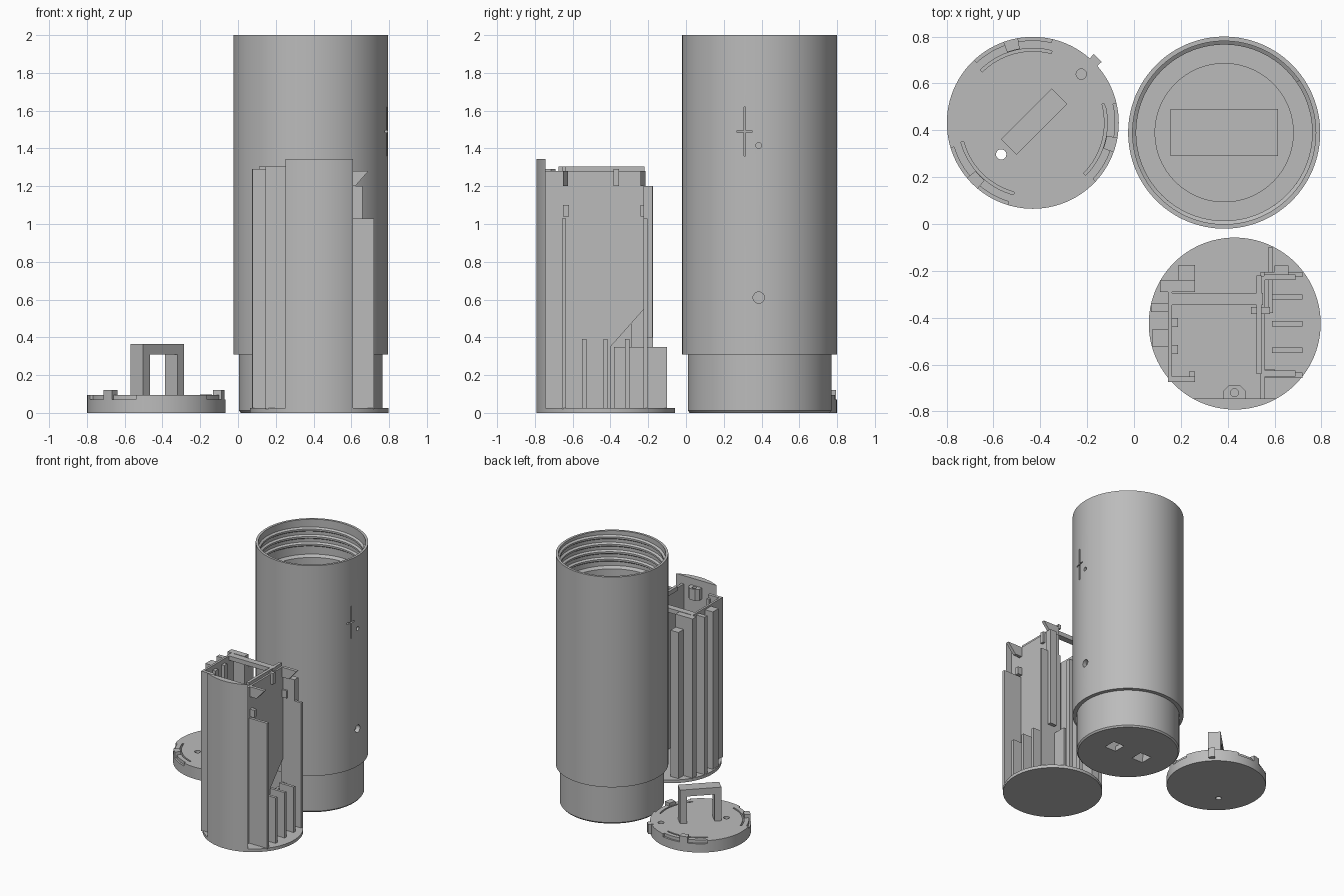
import bpy, bmesh, math
from mathutils import Vector

if "Cube" in bpy.data.objects:
    bpy.data.objects.remove(bpy.data.objects["Cube"])

grey = bpy.data.materials.new("plain grey")
grey.diffuse_color = (0.5, 0.5, 0.5, 1)
grey.use_nodes = True
grey.node_tree.nodes["Principled BSDF"].inputs["Base Color"].default_value = grey.diffuse_color


def finish(name, bm, smooth=False, hidden=False):
    bmesh.ops.recalc_face_normals(bm, faces=bm.faces)
    me = bpy.data.meshes.new(name)
    bm.to_mesh(me)
    bm.free()
    me.materials.append(grey)
    ob = bpy.data.objects.new(name, me)
    bpy.context.collection.objects.link(ob)
    if smooth:
        bpy.ops.object.select_all(action='DESELECT')
        ob.select_set(True)
        bpy.context.view_layer.objects.active = ob
        bpy.ops.object.shade_smooth_by_angle(angle=math.radians(25))
    ob.hide_render = hidden
    if hidden:
        ob.display_type = 'WIRE'
    return ob


def lathe(name, profile, cx, cy, steps=96, hidden=False):
    bm = bmesh.new()
    vs = [bm.verts.new((r, 0, z)) for r, z in profile]
    es = [bm.edges.new(p) for p in zip(vs, vs[1:])]
    bmesh.ops.spin(bm, geom=vs + es, cent=(0, 0, 0), axis=(0, 0, 1),
                   dvec=(0, 0, 0), angle=2 * math.pi, steps=steps)
    bmesh.ops.remove_doubles(bm, verts=bm.verts, dist=1e-4)
    bmesh.ops.translate(bm, verts=bm.verts, vec=(cx, cy, 0))
    return finish(name, bm, True, hidden)


def prism(name, pts, lo, hi, axis='z', smooth=False, hidden=False):
    """Extrude a flat outline along z, x (outline in y,z) or y (outline in x,z)."""
    def place(p, t):
        return {'z': (p[0], p[1], t), 'x': (t, p[0], p[1]), 'y': (p[0], t, p[1])}[axis]
    bm = bmesh.new()
    a = [bm.verts.new(place(p, lo)) for p in pts]
    b = [bm.verts.new(place(p, hi)) for p in pts]
    bm.faces.new(a)
    bm.faces.new(b)
    for i in range(len(pts)):
        j = (i + 1) % len(pts)
        bm.faces.new((a[i], a[j], b[j], b[i]))
    return finish(name, bm, smooth, hidden)


def box(name, x0, x1, y0, y1, z0, z1, hidden=False):
    return prism(name, [(x0, y0), (x1, y0), (x1, y1), (x0, y1)], z0, z1, hidden=hidden)


def circle(cx, cy, r, n=24):
    return [(cx + r * math.cos(2 * math.pi * i / n), cy + r * math.sin(2 * math.pi * i / n))
            for i in range(n)]


def sector(cx, cy, r0, r1, mid, span, n=16):
    angs = [math.radians(mid - span / 2 + span * i / n) for i in range(n + 1)]
    return ([(cx + r1 * math.cos(a), cy + r1 * math.sin(a)) for a in angs] +
            [(cx + r0 * math.cos(a), cy + r0 * math.sin(a)) for a in reversed(angs)])


def cut(ob, *cutters):
    for c in cutters:
        m = ob.modifiers.new("cut", 'BOOLEAN')
        m.operation = 'DIFFERENCE'
        m.solver = 'EXACT'
        m.object = c


# ---- outer tube with stepped foot ----
TX, TY = 0.385, 0.39
tube = lathe("outer_tube", [(0, 0), (.37, 0), (.38, .012), (.38, .31), (.41, .31), (.41, 2),
                            (.391, 2), (.391, 1.72), (.376, 1.70), (.376, .35), (.295, .35),
                            (.295, .04), (0, .04)], TX, TY, 128)
cut(tube,
    box("slit_cutter", .7, .9, .306, .316, 1.36, 1.62, True),
    box("cross_slit_cutter", .7, .9, .27, .35, 1.485, 1.495, True),
    prism("small_hole_cutter", circle(.385, 1.415, .015), .7, .9, 'x', hidden=True),
    prism("large_hole_cutter", circle(.385, .61, .03), .7, .9, 'x', hidden=True),
    *[box("strap_hole_cutter", TX + s * .13 - .05, TX + s * .13 + .05, TY - .05, TY + .05,
          -.1, .1, True) for s in (-1, 1)])
# strap bridge on the tube floor
bridge = box("strap_bridge", .155, .615, .29, .49, .035, .16)
cut(bridge, box("strap_channel_cutter", .2, .57, .34, .44, 0, .11, True))

# internal screw thread near the rim
bm = bmesh.new()
prev = None
TURNS, SEG, PITCH = 3.6, 72, .06
for i in range(int(TURNS * SEG) + 1):
    a = 2 * math.pi * i / SEG + math.pi
    z = 1.75 + PITCH * i / SEG
    ring = [bm.verts.new((TX + r * math.cos(a), TY + r * math.sin(a), z + dz))
            for r, dz in ((.395, -.02), (.376, -.007), (.376, .007), (.395, .02))]
    if prev:
        for k in range(4):
            bm.faces.new((prev[k], prev[(k + 1) % 4], ring[(k + 1) % 4], ring[k]))
    else:
        bm.faces.new(ring)
    prev = ring
bm.faces.new(prev)
finish("screw_thread", bm, True)

# ---- lid with handle and spring clips ----
LX, LY = -.432, .432
lid = lathe("lid_disc", [(0, 0), (.367, 0), (.367, .095), (0, .095)], LX, LY)
cut(lid,
    prism("lid_through_hole_cutter", circle(-.567, .297, .022), -.1, .2, hidden=True),
    prism("lid_blind_hole_cutter", circle(-.225, .64, .022), .03, .2, hidden=True))
for mid in (105, -15, 225):
    cut(lid,
        prism("clip_slot_cutter", sector(LX, LY, .306, .318, mid, 60), .04, .2, hidden=True),
        prism("clip_rim_cutter", sector(LX, LY, .352, .4, mid, 56), .07, .2, hidden=True))
    prism("lid_clip", sector(LX, LY, .32, .367, mid, 10, 4), .06, .12)
prism("lid_key", sector(LX, LY, .35, .392, 45, 7, 2), .02, .097)

# carrying handle, turned 45 degrees
handle = prism("lid_handle", [(-.153, .09), (-.103, .09), (-.103, .31), (.103, .31), (.103, .09),
                              (.153, .09), (.153, .365), (-.153, .365)], -.047, .047, 'y')
handle.location = (-.427, .437, 0)
handle.rotation_euler.z = math.radians(45)

# ---- inner carrier ----
CX, CY, R = .43, -.425, .367
lathe("carrier_base", [(0, 0), (R, 0), (R, .025), (0, .025)], CX, CY)
Z0 = .02

# solid curved front wall with a screw boss behind its top
half = math.acos(.32 / R)
front = [(CX + R * math.sin(t), CY - R * math.cos(t))
         for t in [half * (i / 12 - 1) for i in range(25)]]
prism("carrier_front_wall", front, Z0, 1.345, smooth=True)
boss = prism("screw_boss", [(.38, -.75), (.478, -.75), (.478, -.715), (.455, -.69),
                            (.403, -.69), (.38, -.715)], 1.2, 1.29)
cut(boss, prism("boss_hole_cutter", circle(.429, -.72, .017), 1.1, 1.4, hidden=True))

# left channel: wall, end flanges, ribs out to the circle
box("left_wall", .145, .162, -.675, -.24, Z0, 1.305)
box("left_front_flange", .145, .26, -.675, -.65, Z0, 1.305)
box("left_front_lip", .235, .26, -.66, -.63, Z0, 1.28)
box("left_back_flange", .11, .26, -.29, -.24, Z0, 1.305)
box("left_back_lip", .19, .26, -.245, -.175, Z0, 1.2)
for y0, y1 in ((-.375, -.34), (-.525, -.45)):
    xa = CX - math.sqrt(R * R - max(abs(y0 - CY), abs(y1 - CY)) ** 2)
    box("left_rib", xa, .15, y0, y1, Z0, 1.29)
for y0 in (-.44, -.555):
    box("left_stop", .16, .187, y0, y0 + .038, Z0, 1.27)

# right wall with a sloped cut-out low at the back
prism("right_wall", [(-.75, Z0), (-.4, Z0), (-.4, .35), (-.222, .55), (-.222, 1.28),
                     (-.75, 1.28)], .54, .56, 'x')
box("right_wall_top_rail", .522, .545, -.64, -.22, 1.27, 1.305)
box("right_wall_latch", .5, .58, -.385, -.355, 1.2, 1.29)
box("crossbar", .16, .55, -.345, -.295, 1.27, 1.305)

# tall outer fins and their ledges
box("right_front_fin", .55, .72, -.657, -.635, Z0, 1.03)
box("right_back_fin", .54, .72, -.226, -.205, .35, 1.03)
box("right_back_strip", .6, .66, -.207, -.177, .4, 1.2)
box("right_back_rail", .555, .66, -.226, -.205, 1.0, 1.2)
for y in (-.65, -.24):
    prism("right_top_hook", [(.555, 1.28), (.69, 1.28), (.62, 1.2), (.555, 1.2)],
          y, y + .025, 'y')
    box("right_ledge", .555, .6, y, y + .03, 1.04, 1.1)

# low fins and back plate
for y in (-.55, -.437, -.322):
    box("low_fin", .59, .72, y, y + .022, Z0, .39)
box("low_back_plate", .572, .594, -.38, -.1, Z0, .35)
box("low_back_rib", .58, .72, -.226, -.205, Z0, .36)
